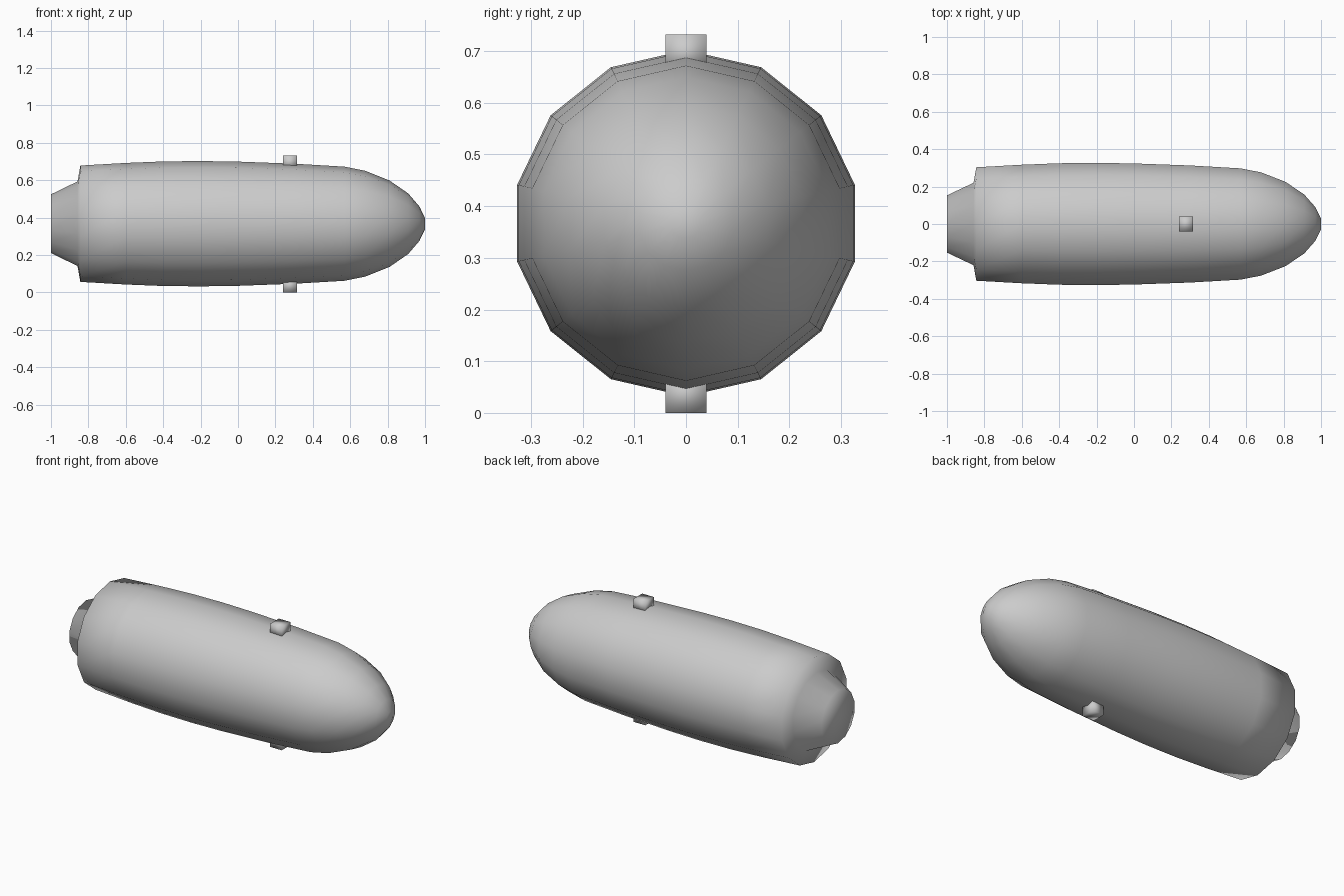
import bpy
import bmesh
import math
from mathutils import Matrix

cube = bpy.data.objects.get("Cube")
if cube:
    bpy.data.objects.remove(cube, do_unlink=True)

SIDES = 14
AXIS_Z = 0.367

grey = bpy.data.materials.new("light_grey")
grey.use_nodes = True
colour = (0.6, 0.6, 0.6, 1)
grey.diffuse_color = colour
grey.node_tree.nodes["Principled BSDF"].inputs["Base Color"].default_value = colour


def finish(name, bm):
    """Turn a bmesh into a smooth-shaded grey object."""
    bmesh.ops.recalc_face_normals(bm, faces=bm.faces)
    for face in bm.faces:
        face.smooth = True
    mesh = bpy.data.meshes.new(name)
    bm.to_mesh(mesh)
    bm.free()
    mesh.materials.append(grey)
    obj = bpy.data.objects.new(name, mesh)
    bpy.context.collection.objects.link(obj)
    return obj


def lathe(name, profile):
    """Revolve (x, radius) points about the long axis and cap both ends."""
    bm = bmesh.new()
    rings = []
    for x, r in profile:
        ring = []
        for i in range(SIDES):
            a = 2 * math.pi * i / SIDES
            ring.append(bm.verts.new((x, r * math.sin(a), AXIS_Z + r * math.cos(a))))
        rings.append(ring)
    for a, b in zip(rings, rings[1:]):
        for i in range(SIDES):
            j = (i + 1) % SIDES
            bm.faces.new((a[i], a[j], b[j], b[i]))
    bm.faces.new(rings[0])
    bm.faces.new(rings[-1])
    return finish(name, bm)


def block(name, low, high):
    """Small mounting lug between two heights."""
    bm = bmesh.new()
    place = Matrix.Translation((0.278, 0, (low + high) / 2))
    size = Matrix.Diagonal((0.076, 0.08, high - low, 1))
    bmesh.ops.create_cube(bm, size=1, matrix=place @ size)
    return finish(name, bm)


# Hull: stepped tail, gently bulging barrel and rounded nose
lathe("hull", [
    (-1.0, 0.157), (-0.858, 0.226), (-0.843, 0.311),
    (-0.6, 0.325), (-0.4, 0.333), (-0.2, 0.335), (0.0, 0.332),
    (0.3, 0.321), (0.57, 0.305), (0.68, 0.283), (0.81, 0.231),
    (0.91, 0.162), (0.97, 0.092), (1.0, 0.03),
])

# Lugs above and below
block("top_lug", 0.66, 0.732)
block("bottom_lug", 0.0, 0.072)
